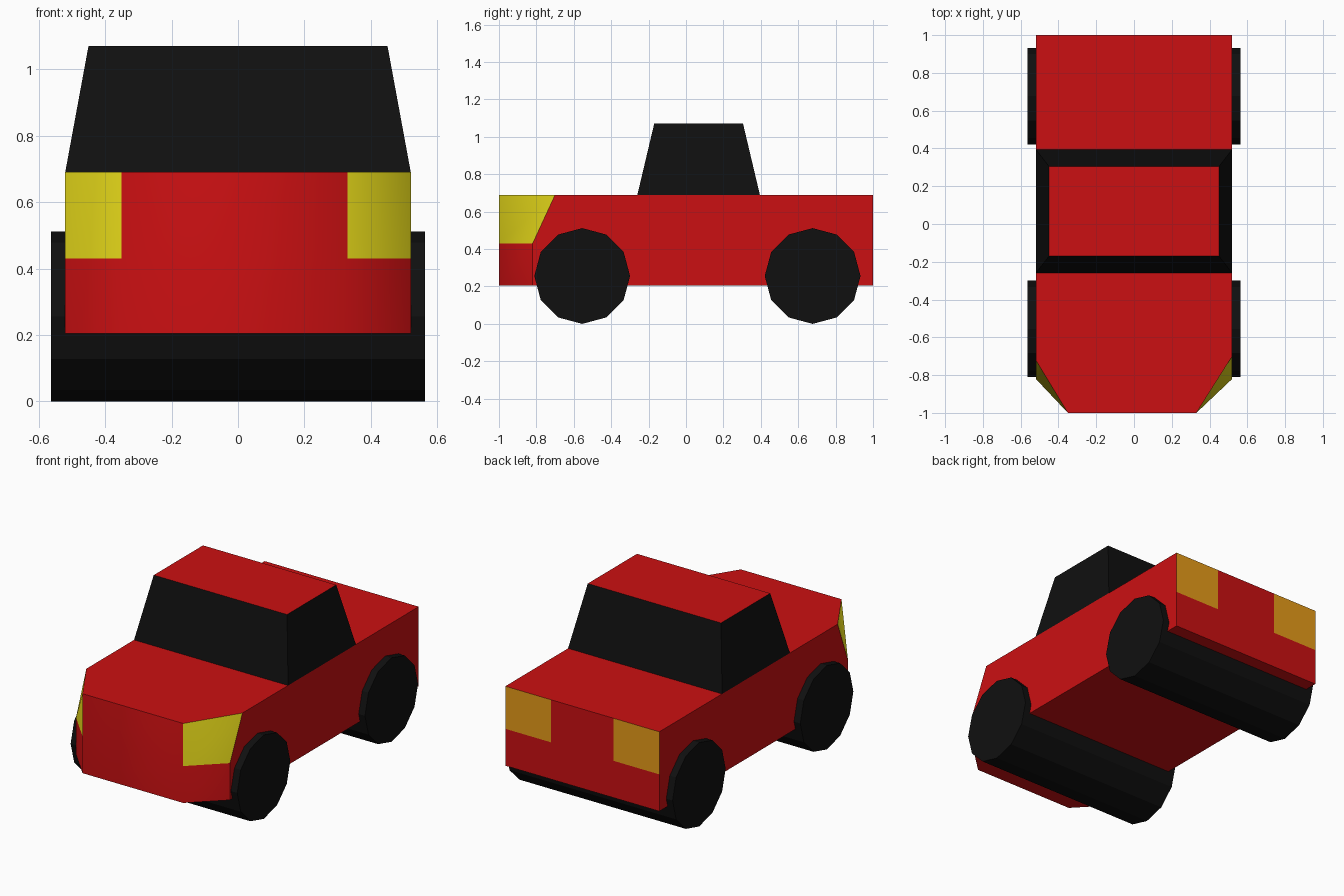
import bpy, bmesh, math

if "Cube" in bpy.data.objects:
    bpy.data.objects.remove(bpy.data.objects["Cube"])


def material(name, rgb):
    m = bpy.data.materials.new(name)
    m.diffuse_color = (*rgb, 1)
    m.use_nodes = True
    m.node_tree.nodes["Principled BSDF"].inputs["Base Color"].default_value = m.diffuse_color
    return m


RED = material("red_paint", (0.6, 0.005, 0.006))
BLACK = material("black", (0.005, 0.005, 0.005))
YELLOW = material("yellow_lamp", (0.8, 0.7, 0.01))
AMBER = material("amber_lamp", (0.8, 0.33, 0.01))


def loft(name, layers, mats, paint):
    """Stack of matching (outline, z) layers; paint(side, level) -> (material slot, smooth)."""
    bm = bmesh.new()
    rings = [[bm.verts.new((x, y, z)) for x, y in outline] for outline, z in layers]
    n = len(rings[0])
    bm.faces.new(rings[0][::-1])
    top = bm.faces.new(rings[-1])
    top.material_index = 0
    for level, (a, b) in enumerate(zip(rings, rings[1:])):
        for i in range(n):
            j = (i + 1) % n
            f = bm.faces.new((a[i], a[j], b[j], b[i]))
            f.material_index, f.smooth = paint(i, level)
    bmesh.ops.recalc_face_normals(bm, faces=bm.faces)
    me = bpy.data.meshes.new(name)
    bm.to_mesh(me)
    bm.free()
    for m in mats:
        me.materials.append(m)
    ob = bpy.data.objects.new(name, me)
    bpy.context.collection.objects.link(ob)
    return ob


def body_outline(left_y, right_y):
    return [(-0.35, -1), (0.33, -1), (0.52, right_y), (0.52, 1),
            (0.21, 1), (-0.21, 1), (-0.52, 1), (-0.52, left_y)]


# Body: cut front corners carry the headlamps, outer rear panels the tail lamps
def paint_body(side, level):
    smooth = side in (0, 1, 7)
    if level == 1 and side in (1, 7):
        return 1, smooth
    if level == 1 and side in (3, 5):
        return 2, smooth
    return 0, smooth


low = body_outline(-0.82, -0.82)
loft("body", [(low, 0.205), (low, 0.43), (body_outline(-0.72, -0.70), 0.69)],
     [RED, YELLOW, AMBER], paint_body)


# Cabin: tapered dark windows under a red roof
def rect(x, y0, y1):
    return [(-x, y0), (x, y0), (x, y1), (-x, y1)]


loft("cabin", [(rect(0.52, -0.26, 0.395), 0.69), (rect(0.45, -0.17, 0.305), 1.07)],
     [RED, BLACK], lambda side, level: (1, False))

# Wheels: each pair is one twelve-sided roller across the full width
for name, y in (("front_wheels", -0.555), ("rear_wheels", 0.677)):
    bpy.ops.mesh.primitive_cylinder_add(vertices=12, radius=0.256, depth=1.125,
                                        location=(0, y, 0.256),
                                        rotation=(0, math.pi / 2, 0))
    wheels = bpy.context.object
    wheels.name = name
    wheels.data.materials.append(BLACK)
